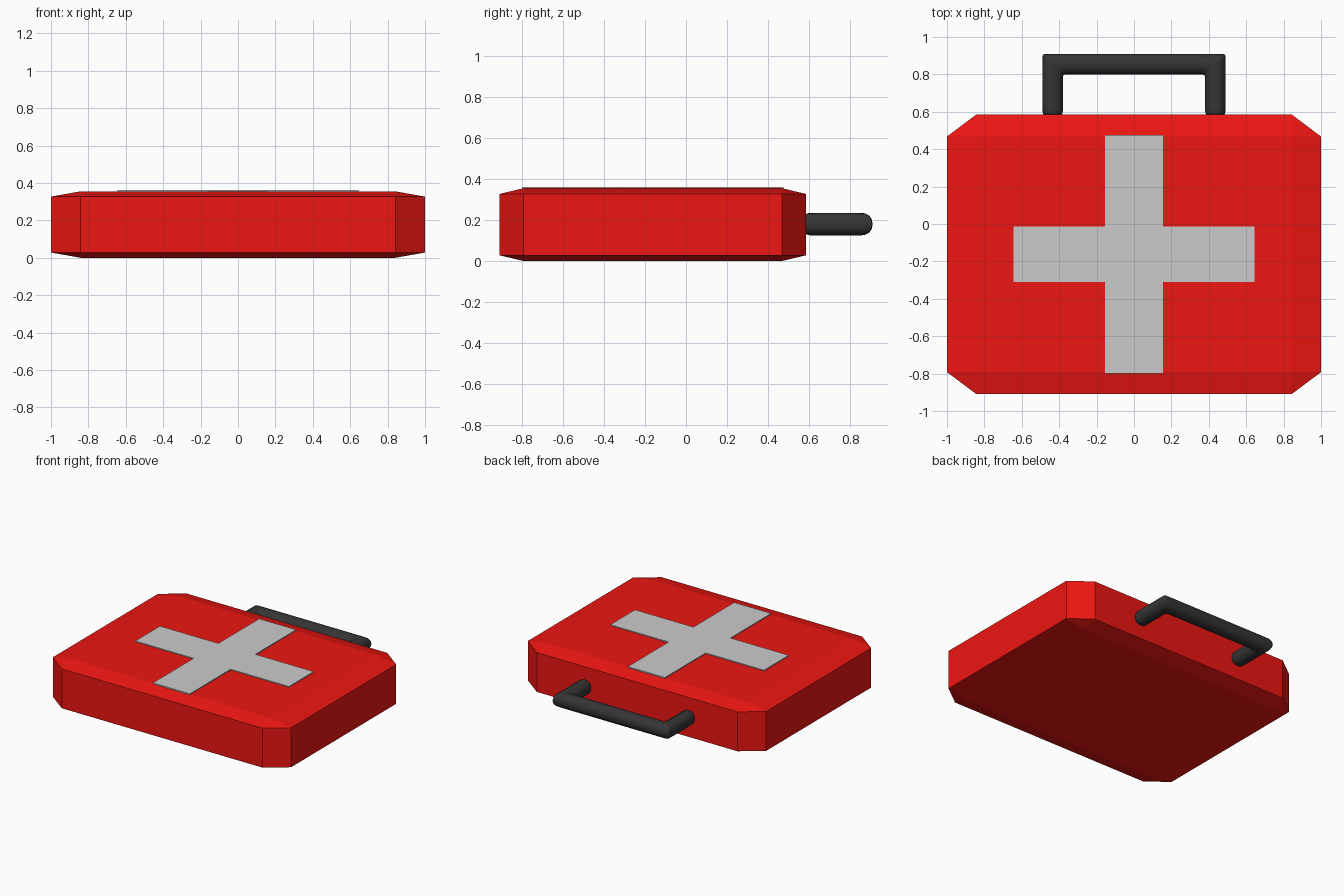
import bpy, bmesh
from mathutils import Matrix

if "Cube" in bpy.data.objects:
    bpy.data.objects.remove(bpy.data.objects["Cube"])


def material(name, rgb):
    m = bpy.data.materials.new(name)
    m.diffuse_color = (*rgb, 1)
    m.use_nodes = True
    m.node_tree.nodes["Principled BSDF"].inputs["Base Color"].default_value = m.diffuse_color
    return m


def make(name, bm, mat=None):
    bmesh.ops.recalc_face_normals(bm, faces=bm.faces)
    me = bpy.data.meshes.new(name)
    bm.to_mesh(me)
    bm.free()
    ob = bpy.data.objects.new(name, me)
    bpy.context.collection.objects.link(ob)
    if mat:
        me.materials.append(mat)
    return ob


red = material("red", (0.85, 0.008, 0.006))
black = material("black", (0.035, 0.035, 0.035))

# Case: chamfered cube, then squashed so the chamfers stretch with it
bm = bmesh.new()
bmesh.ops.create_cube(bm, size=2)
bmesh.ops.bevel(bm, geom=bm.edges[:], offset=0.158, offset_type='OFFSET',
                segments=1, profile=0.5, affect='EDGES')
bm.transform(Matrix.Translation((0, -0.162, 0.1775)) @ Matrix.Diagonal((1, 0.748, 0.1775, 1)))
make("case", bm, red)

# Cross: one flat plus-shaped outline, extruded
w, h, ax, ay, cy = 0.155, 0.148, 0.645, 0.637, -0.162
quarter = [(ax, h), (w, h), (w, ay)]
outline = (quarter + [(-x, y) for x, y in reversed(quarter)]
           + [(-x, -y) for x, y in quarter] + [(x, -y) for x, y in reversed(quarter)])
bm = bmesh.new()
face = bm.faces.new([bm.verts.new((x, y + cy, 0.345)) for x, y in outline])
ext = bmesh.ops.extrude_face_region(bm, geom=[face])
bmesh.ops.translate(bm, vec=(0, 0, 0.017),
                    verts=[v for v in ext["geom"] if isinstance(v, bmesh.types.BMVert)])
make("cross", bm)

# Handle: square tube with mitred corners, rounded by subdivision
px, py, pz, r, d = 0.435, 0.855, 0.18, 0.06, 0.025
section = [(-r, -r), (r, -r), (r, r), (-r, r)]   # (outward, up)
left = [[(-px - u, 0.575, pz + v) for u, v in section],
        [(-px - u, 0.6, pz + v) for u, v in section]]
for dx, dy in [(0, -d), (0, 0), (d, 0)]:
    left.append([(-px - u + dx, py + u + dy, pz + v) for u, v in section])
rings = left + [[(-x, y, z) for x, y, z in ring] for ring in reversed(left)]
bm = bmesh.new()
rings = [[bm.verts.new(p) for p in ring] for ring in rings]
for a, b in zip(rings, rings[1:]):
    for i in range(4):
        j = (i + 1) % 4
        bm.faces.new((a[i], a[j], b[j], b[i]))
bm.faces.new(rings[0])
bm.faces.new(rings[-1])
for f in bm.faces:
    f.smooth = True
handle = make("handle", bm, black)
sub = handle.modifiers.new("round", 'SUBSURF')
sub.levels = sub.render_levels = 2
